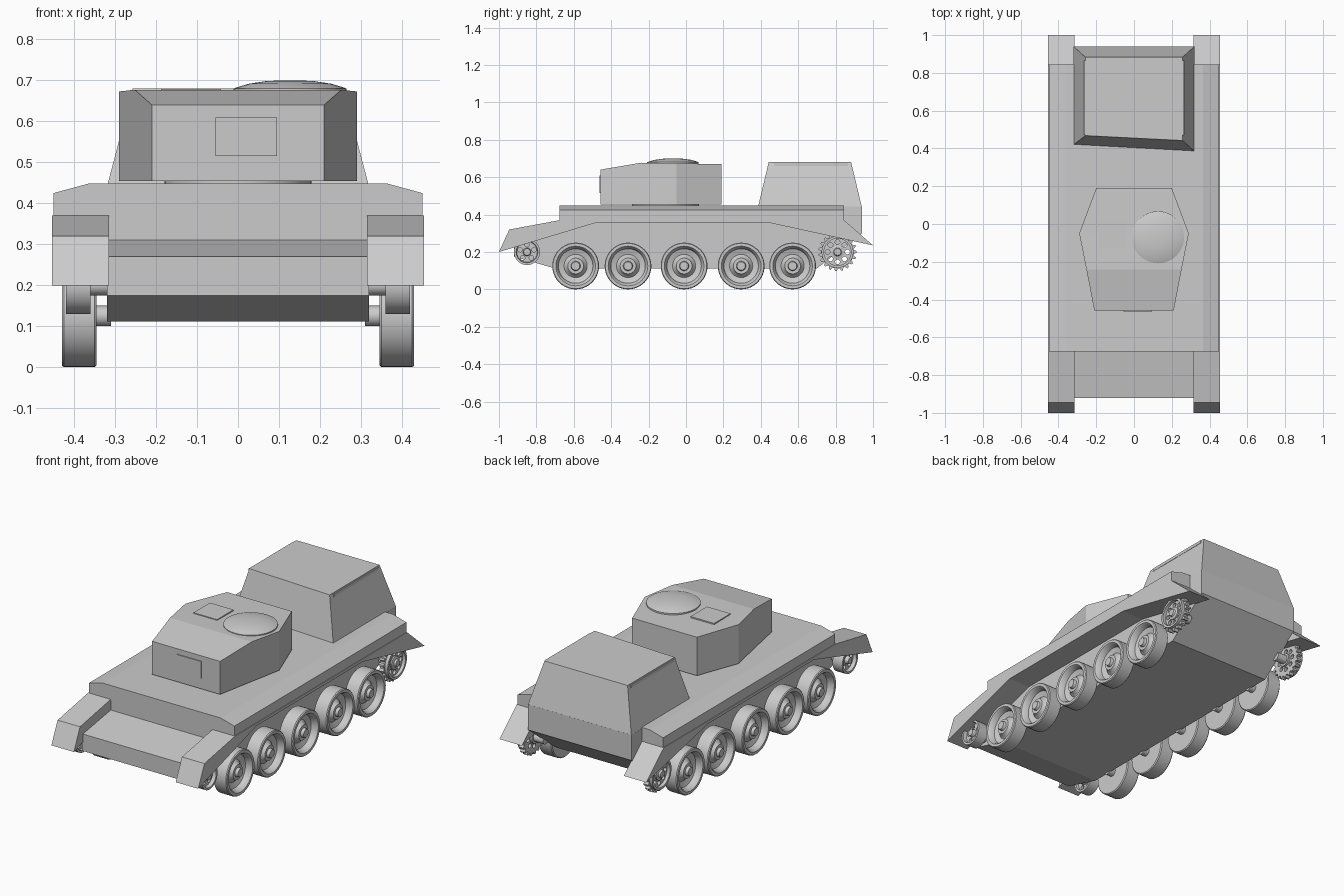
import bpy, bmesh, math
from mathutils import Matrix, Vector

if "Cube" in bpy.data.objects:
    bpy.data.objects.remove(bpy.data.objects["Cube"])


def finish(name, bm, mirror=False, smooth=False, cutter=None):
    bmesh.ops.recalc_face_normals(bm, faces=bm.faces)
    mesh = bpy.data.meshes.new(name)
    bm.to_mesh(mesh)
    bm.free()
    ob = bpy.data.objects.new(name, mesh)
    bpy.context.collection.objects.link(ob)
    if smooth:
        bpy.ops.object.select_all(action='DESELECT')
        ob.select_set(True)
        bpy.context.view_layer.objects.active = ob
        bpy.ops.object.shade_smooth_by_angle(angle=math.radians(30))
    if cutter:
        mod = ob.modifiers.new("holes", 'BOOLEAN')
        mod.operation = 'DIFFERENCE'
        mod.solver = 'EXACT'
        mod.object = cutter
    if mirror:
        ob.modifiers.new("mirror", 'MIRROR')
    return ob


def loft(name, ring_a, ring_b, **kw):
    """Closed solid between two matching outlines."""
    bm = bmesh.new()
    a = [bm.verts.new(p) for p in ring_a]
    b = [bm.verts.new(p) for p in ring_b]
    n = len(a)
    bm.faces.new(a)
    bm.faces.new(b[::-1])
    for i in range(n):
        bm.faces.new((a[i], b[i], b[(i + 1) % n], a[(i + 1) % n]))
    return finish(name, bm, **kw)


def side_prism(name, yz, x0, x1, **kw):
    return loft(name, [(x0, y, z) for y, z in yz], [(x1, y, z) for y, z in yz], **kw)


def box(name, x0, x1, y0, y1, z0, z1, **kw):
    return side_prism(name, [(y0, z0), (y1, z0), (y1, z1), (y0, z1)], x0, x1, **kw)


def lathe(name, profile, centre, axis='X', steps=40, **kw):
    """Revolve (radius, height) points around an axis through centre."""
    bm = bmesh.new()
    vs = [bm.verts.new((r, 0, h)) for r, h in profile]
    es = [bm.edges.new(p) for p in zip(vs, vs[1:])]
    bmesh.ops.spin(bm, geom=vs + es, cent=(0, 0, 0), axis=(0, 0, 1),
                   angle=2 * math.pi, steps=steps)
    bmesh.ops.remove_doubles(bm, verts=bm.verts, dist=1e-5)
    if axis == 'X':
        bm.transform(Matrix.Rotation(math.pi / 2, 4, 'Y'))
    bm.transform(Matrix.Translation(centre))
    return finish(name, bm, smooth=True, **kw)


def hole_cutter(name, y, z, count, radius, hole):
    bm = bmesh.new()
    for i in range(count):
        a = 2 * math.pi * i / count + math.pi / 2
        pos = Vector((0.39, y + radius * math.cos(a), z + radius * math.sin(a)))
        bmesh.ops.create_cone(bm, cap_ends=True, segments=14, radius1=hole, radius2=hole, depth=0.2,
                              matrix=Matrix.Translation(pos) @ Matrix.Rotation(math.pi / 2, 4, 'Y'))
    ob = finish(name, bm)
    ob.hide_render = True
    ob.hide_set(True)
    return ob


# Hull tub, upper deck with chamfered edges, and fenders
side_prism("hull_tub", [(-0.674, 0.31), (-0.92, 0.27), (-0.92, 0.175), (-0.70, 0.112), (0.70, 0.112),
                        (0.94, 0.30), (0.94, 0.442), (-0.674, 0.442)], -0.32, 0.32)
deck = [(-0.45, 0.365), (0.45, 0.365), (0.45, 0.425), (0.365, 0.448), (-0.365, 0.448), (-0.45, 0.425)]
loft("upper_deck", [(x, -0.675, z) for x, z in deck], [(x, 0.845, z) for x, z in deck])
side_prism("fender", [(-1.0, 0.20), (-0.945, 0.32), (-0.675, 0.37), (0.845, 0.37), (1.0, 0.235),
                      (0.45, 0.355), (-0.485, 0.355)], 0.315, 0.454, mirror=True)

# Rear engine housing with a slightly skewed front
loft("engine_housing",
     [(-0.32, 0.42, 0.44), (0.32, 0.385, 0.44), (0.32, 0.94, 0.44), (-0.32, 0.94, 0.44)],
     [(-0.257, 0.468, 0.68), (0.257, 0.442, 0.68), (0.257, 0.883, 0.68), (-0.257, 0.883, 0.68)])
box("housing_side_strip", 0.25, 0.264, 0.47, 0.865, 0.66, 0.677, mirror=True)

# Turret: ring, faceted body, sloped front roof
lathe("turret_ring", [(0, 0.44), (0.18, 0.44), (0.18, 0.458), (0, 0.458)], (0, -0.11, 0), 'Z')
outline = [(-0.2, 0.19), (0.2, 0.19), (0.29, -0.05), (0.252, -0.24), (0.21, -0.458),
           (-0.21, -0.458), (-0.252, -0.24), (-0.29, -0.05)]
roof = {0.19: 0.670, -0.05: 0.673, -0.24: 0.677, -0.458: 0.64}
bm = bmesh.new()
low = [bm.verts.new((x, y, 0.455)) for x, y in outline]
top = [bm.verts.new((x, y, roof[y])) for x, y in outline]
bm.faces.new(low)
for i in range(8):
    j = (i + 1) % 8
    bm.faces.new((low[i], low[j], top[j], top[i]))
for quad in ((0, 1, 2, 7), (7, 2, 3, 6), (6, 3, 4, 5)):
    bm.faces.new([top[i] for i in quad])
finish("turret_body", bm)

# Turret fittings
lathe("turret_dome_hatch", [(0, 0.66), (0.138, 0.66), (0.138, 0.68), (0.13, 0.683), (0.10, 0.692),
                            (0.06, 0.698), (0.025, 0.70), (0, 0.70)], (0.127, -0.07, 0), 'Z')
box("turret_flat_hatch", -0.188, -0.042, -0.125, 0.02, 0.66, 0.679)
box("turret_front_plate", -0.055, 0.095, -0.463, -0.44, 0.515, 0.61)

# Road wheels with dished outer faces
wheel = [(0, 0.345), (0.12, 0.345), (0.125, 0.35), (0.125, 0.425), (0.121, 0.43), (0.106, 0.43),
         (0.099, 0.422), (0.092, 0.395), (0.062, 0.385), (0.048, 0.398), (0.042, 0.412),
         (0.026, 0.412), (0.022, 0.428), (0, 0.428)]
for i, y in enumerate((-0.59, -0.31, -0.01, 0.295, 0.57)):
    lathe(f"road_wheel_{i + 1}", wheel, (0, y, 0.125), mirror=True)
    lathe(f"road_wheel_axle_{i + 1}", [(0, 0.31), (0.025, 0.31), (0.025, 0.35), (0, 0.35)],
          (0, y, 0.125), steps=16, mirror=True)

# Front idler with five holes
iy, iz = -0.85, 0.20
idler = [(0, 0.375), (0.055, 0.375), (0.058, 0.36), (0.07, 0.36), (0.07, 0.42), (0.058, 0.42),
         (0.055, 0.40), (0.022, 0.40), (0.018, 0.42), (0, 0.42)]
lathe("idler_wheel", idler, (0, iy, iz), mirror=True,
      cutter=hole_cutter("idler_hole_cutter", iy, iz, 5, 0.039, 0.012))

# Rear drive sprocket: toothed plate with eight holes, rim and hub
sy, sz, teeth = 0.81, 0.20, 19
gear = []
for i in range(teeth):
    for k, r in ((-0.35, 0.088), (-0.15, 0.102), (0.15, 0.102), (0.35, 0.088)):
        a = 2 * math.pi * (i + k) / teeth
        gear.append((sy + r * math.cos(a), sz + r * math.sin(a)))
side_prism("sprocket_plate", gear, 0.372, 0.40, mirror=True,
           cutter=hole_cutter("sprocket_hole_cutter", sy, sz, 8, 0.053, 0.013))
lathe("sprocket_rim", [(0.072, 0.39), (0.072, 0.418), (0.085, 0.418), (0.085, 0.39), (0.072, 0.39)],
      (0, sy, sz), mirror=True)
lathe("sprocket_hub", [(0, 0.36), (0.036, 0.36), (0.036, 0.408), (0.022, 0.412), (0.018, 0.422), (0, 0.422)],
      (0, sy, sz), mirror=True)
for name, y, z in (("idler_axle", iy, iz), ("sprocket_axle", sy, sz)):
    lathe(name, [(0, 0.30), (0.025, 0.30), (0.025, 0.38), (0, 0.38)], (0, y, z), steps=16, mirror=True)
